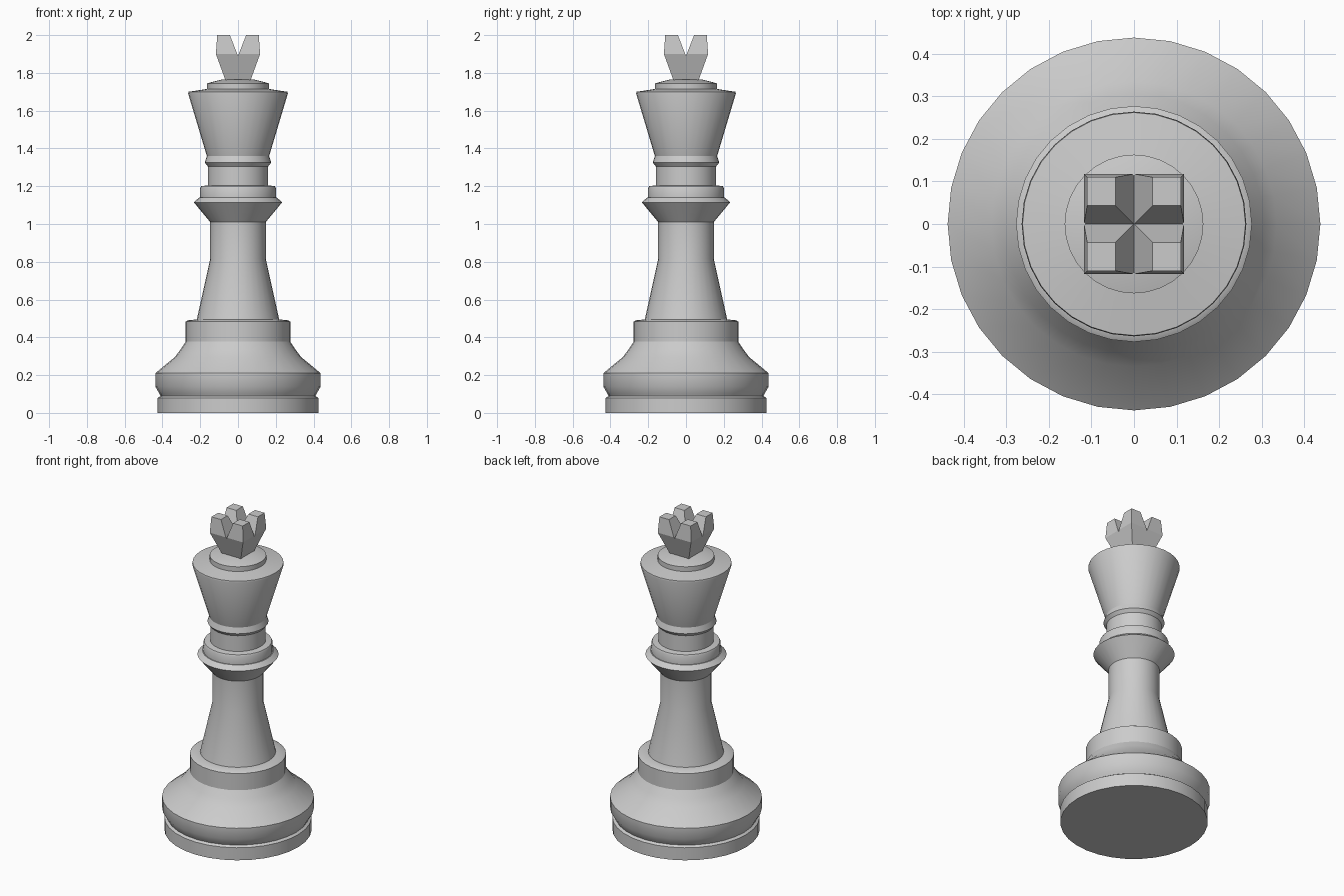
import bpy, bmesh, math

cube = bpy.data.objects.get("Cube")
if cube:
    bpy.data.objects.remove(cube, do_unlink=True)

SIDES = 32

grey = bpy.data.materials.new("plain grey")
grey.use_nodes = True
GREY = (0.6, 0.6, 0.6, 1)
grey.diffuse_color = GREY
grey.node_tree.nodes["Principled BSDF"].inputs["Base Color"].default_value = GREY


def finish(bm, name):
    bmesh.ops.recalc_face_normals(bm, faces=bm.faces)
    mesh = bpy.data.meshes.new(name)
    bm.to_mesh(mesh)
    bm.free()
    mesh.materials.append(grey)
    obj = bpy.data.objects.new(name, mesh)
    bpy.context.collection.objects.link(obj)
    return obj


def select_only(obj):
    bpy.ops.object.select_all(action='DESELECT')
    obj.select_set(True)
    bpy.context.view_layer.objects.active = obj


def stack(name, sections, sides, turn=0.0):
    """Closed solid from (radius, height) sections, bottom to top."""
    bm = bmesh.new()
    rings = []
    for r, z in sections:
        angles = [turn + math.tau * i / sides for i in range(sides)]
        rings.append([bm.verts.new((r * math.cos(a), r * math.sin(a), z)) for a in angles])
    for low, high in zip(rings, rings[1:]):
        for i in range(sides):
            j = (i + 1) % sides
            bm.faces.new((low[i], low[j], high[j], high[i]))
    bm.faces.new(rings[0][::-1])
    bm.faces.new(rings[-1])
    return finish(bm, name)


# Turned body: foot, bell, collar, stem, neck rings, flared head and cap
profile = [
    (.425, 0), (.425, .08), (.41, .09), (.415, .10), (.438, .14), (.438, .21),
    (.335, .295), (.305, .335), (.277, .377), (.277, .483), (.265, .49), (.218, .495),
    (.147, .815), (.147, 1.01), (.234, 1.115), (.205, 1.14), (.2, 1.14),
    (.2, 1.19), (.195, 1.2), (.16, 1.205), (.16, 1.305), (.176, 1.325),
    (.165, 1.36), (.264, 1.69), (.262, 1.7), (.163, 1.715), (.163, 1.745), (.085, 1.765),
]
body = stack("turned_body", profile, SIDES)
select_only(body)
bpy.ops.object.shade_smooth_by_angle(angle=math.radians(30))

# Crown: square flared block, cut by crossed V grooves
diag = math.sqrt(2)
crown = stack("crown", [(.066 * diag, 1.76), (.117 * diag, 1.9), (.11 * diag, 2)], 4, math.pi / 4)


def groove_cutter(angle):
    bm = bmesh.new()
    c, s = math.cos(angle), math.sin(angle)
    ends = []
    for v in (-.3, .3):
        ends.append([bm.verts.new((u * c - v * s, u * s + v * c, z))
                     for u, z in ((0, 1.89), (.086, 2.11), (-.086, 2.11))])
    for i in range(3):
        j = (i + 1) % 3
        bm.faces.new((ends[0][i], ends[0][j], ends[1][j], ends[1][i]))
    bm.faces.new(ends[0])
    bm.faces.new(ends[1])
    cutter = finish(bm, "groove_cutter")
    cutter.hide_render = True
    return cutter


for angle in (0, math.pi / 2):
    cutter = groove_cutter(angle)
    mod = crown.modifiers.new("groove", 'BOOLEAN')
    mod.operation = 'DIFFERENCE'
    mod.solver = 'EXACT'
    mod.object = cutter
    select_only(crown)
    bpy.ops.object.modifier_apply(modifier=mod.name)
    bpy.data.objects.remove(cutter, do_unlink=True)
